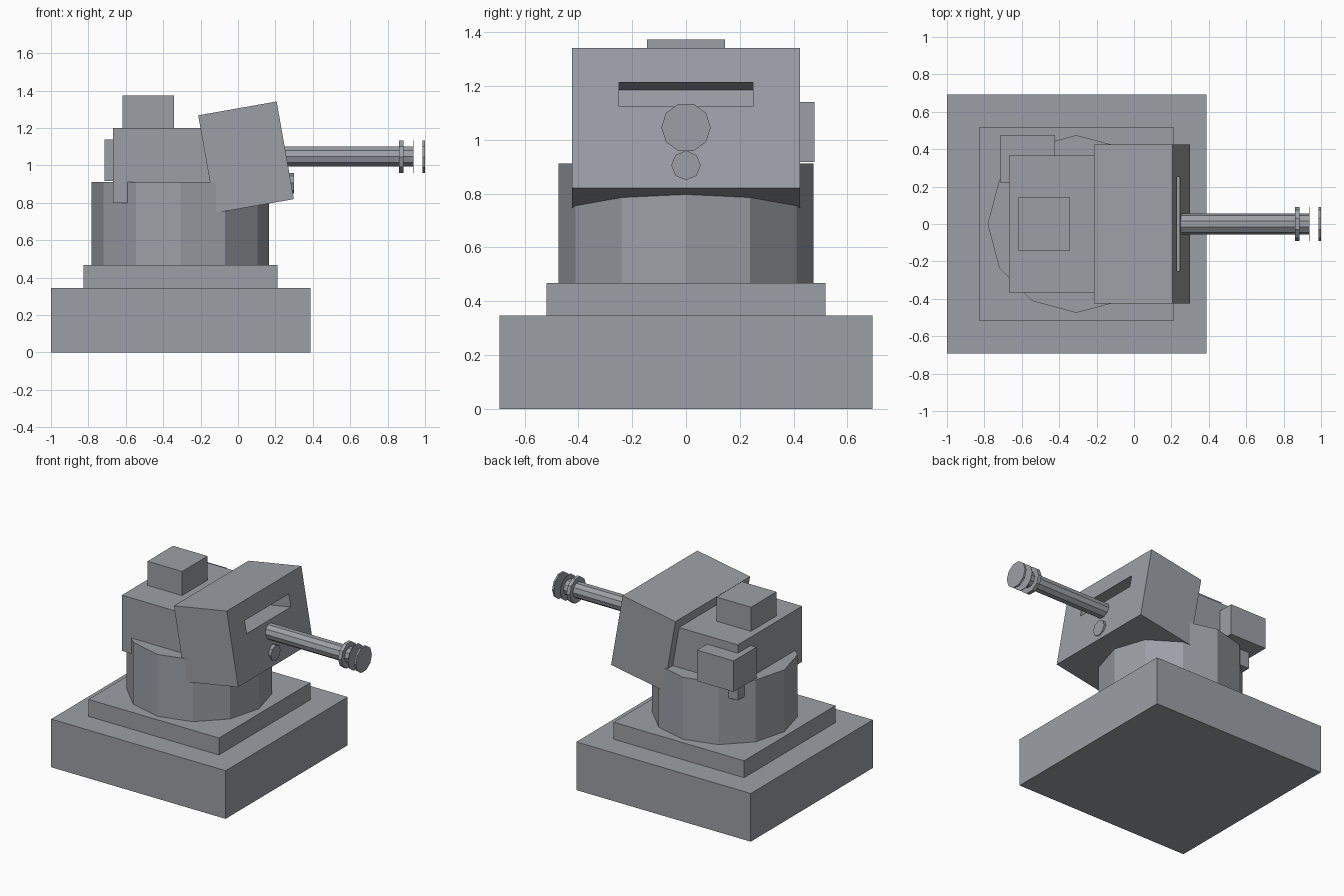
import bpy, math

if "Cube" in bpy.data.objects:
    bpy.data.objects.remove(bpy.data.objects["Cube"])

# Dark blue-grey paint shared by all parts
paint = bpy.data.materials.new("grey_paint")
paint.diffuse_color = (0.33, 0.35, 0.38, 1)
paint.use_nodes = True
paint.node_tree.nodes["Principled BSDF"].inputs["Base Color"].default_value = paint.diffuse_color


def finish(name):
    ob = bpy.context.object
    ob.name = name
    ob.data.materials.append(paint)
    return ob


def box(name, x, y, z):
    """Box from (min, max) ranges."""
    r = (x, y, z)
    bpy.ops.mesh.primitive_cube_add(size=1, location=[(a + b) / 2 for a, b in r])
    ob = finish(name)
    ob.scale = [b - a for a, b in r]
    bpy.ops.object.transform_apply(location=False, rotation=False, scale=True)
    return ob


def rod(name, x0, x1, z, radius, sides=10):
    """Faceted cylinder lying along x."""
    bpy.ops.mesh.primitive_cylinder_add(
        vertices=sides, radius=radius, depth=x1 - x0,
        location=((x0 + x1) / 2, 0, z), rotation=(0, math.pi / 2, 0))
    return finish(name)


# Stepped base
box("base", (-1, 0.387), (-0.693, 0.693), (0, 0.346))
box("plinth", (-0.825, 0.212), (-0.519, 0.519), (0.346, 0.468))

# Twelve-sided turntable
bpy.ops.mesh.primitive_cylinder_add(vertices=12, radius=0.475, depth=0.445,
                                    location=(-0.308, 0, 0.69))
finish("turntable")

# Rear housing, top hatch and side box
box("housing", (-0.668, 0.0), (-0.365, 0.365), (0.80, 1.20))
box("hatch", (-0.618, -0.343), (-0.145, 0.145), (1.19, 1.373))
box("side_box", (-0.713, -0.422), (0.22, 0.477), (0.917, 1.14))

# Tilted front shield with a recessed viewing slot
tilt = math.radians(-10)
pivot = (0.043, 0, 1.044)
shield = box("shield", (-0.213, 0.213), (-0.424, 0.424), (-0.265, 0.265))
cutter = box("slot_cutter", (0.043, 0.313), (-0.25, 0.25), (0.044, 0.135))
for v in cutter.data.vertices:
    v.co += cutter.location
for ob in (shield, cutter):
    ob.location = pivot
    ob.rotation_euler.y = tilt
cut = shield.modifiers.new("slot", "BOOLEAN")
cut.object = cutter
cut.operation = "DIFFERENCE"
cut.solver = "EXACT"
cutter.hide_render = True
cutter.hide_set(True)

# Barrel with collar and muzzle discs, small port below
rod("barrel", 0.2, 0.938, 1.048, 0.056)
rod("barrel_collar", 0.86, 0.886, 1.046, 0.092)
rod("muzzle_disc_inner", 0.935, 0.939, 1.046, 0.092)
rod("muzzle_disc_outer", 0.987, 1.0, 1.046, 0.092)
rod("lower_port", 0.15, 0.30, 0.905, 0.055, 8)
